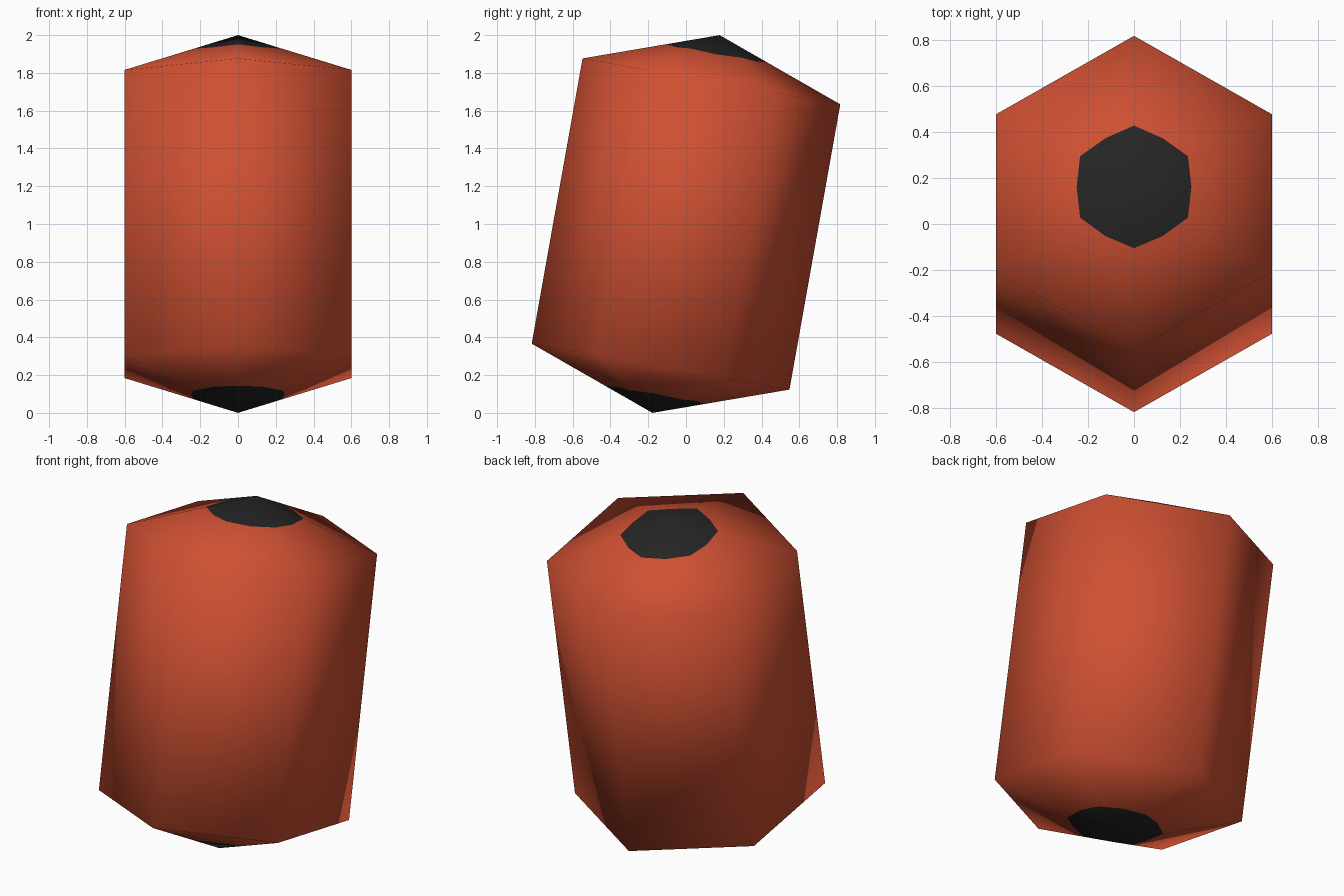
import bpy, bmesh, math
from mathutils import Vector, Matrix

if "Cube" in bpy.data.objects:
    bpy.data.objects.remove(bpy.data.objects["Cube"])

R, HALF, APEX = 0.693, 0.767, 1.0155       # corner radius, rim height, tip height
TILT = Matrix.Translation((0, 0, 1)) @ Matrix.Rotation(math.radians(-10.1), 4, 'X')


def material(name, rgb):
    m = bpy.data.materials.new(name)
    m.diffuse_color = (*rgb, 1)
    m.use_nodes = True
    m.node_tree.nodes["Principled BSDF"].inputs["Base Color"].default_value = m.diffuse_color
    return m


def corner(i, z):
    a = math.radians(90 + 60 * i)
    return Vector((R * math.cos(a), R * math.sin(a), z))


# Plain hexagonal barrel with pointed ends, used for its soft corner normals
base = bmesh.new()
rims = {s: [base.verts.new(corner(i, s * HALF)) for i in range(6)] for s in (1, -1)}
tips = {s: base.verts.new((0, 0, s * APEX)) for s in (1, -1)}
for i in range(6):
    j = (i + 1) % 6
    base.faces.new((rims[-1][i], rims[-1][j], rims[1][j], rims[1][i]))
    base.faces.new((rims[1][i], rims[1][j], tips[1]))
    base.faces.new((rims[-1][j], rims[-1][i], tips[-1]))
base.normal_update()

# Final barrel: the same shape with a dark patch cut around each tip
bm = bmesh.new()
normals = []


def add(co, no):
    normals.append(no.normalized())
    return bm.verts.new(co)


def face(verts, side, mat=0):
    f = bm.faces.new(verts if side > 0 else verts[::-1])
    f.smooth = True
    f.material_index = mat


outer = {}
for s in (1, -1):
    outer[s] = [add(v.co, v.normal) for v in rims[s]]
    tip = add(tips[s].co, tips[s].normal)
    ring = []
    for k in range(12):                     # corners and edge midpoints of the patch
        a, b = rims[s][k // 2], rims[s][((k + 1) // 2) % 6]
        f = 0.39 if k % 2 == 0 else 0.415
        ring.append(add(tips[s].co.lerp((a.co + b.co) / 2, f),
                        tips[s].normal.lerp((a.normal + b.normal) / 2, f)))
    for k in range(12):
        face((ring[k], ring[(k + 1) % 12], tip), s, 1)
    for i in range(6):
        a, b = outer[s][i], outer[s][(i + 1) % 6]
        r0, r1, r2 = ring[2 * i], ring[2 * i + 1], ring[(2 * i + 2) % 12]
        face((a, b, r1), s)
        face((a, r1, r0), s)
        face((b, r2, r1), s)
for i in range(6):
    j = (i + 1) % 6
    face((outer[-1][i], outer[-1][j], outer[1][j], outer[1][i]), 1)

bm.transform(TILT)
mesh = bpy.data.meshes.new("barrel")
bm.to_mesh(mesh)
bm.free()
base.free()
mesh.materials.append(material("red", (0.62, 0.08, 0.032)))
mesh.materials.append(material("black", (0.018, 0.018, 0.018)))
mesh.normals_split_custom_set_from_vertices([TILT.to_3x3() @ n for n in normals])
barrel = bpy.data.objects.new("barrel", mesh)
bpy.context.collection.objects.link(barrel)
